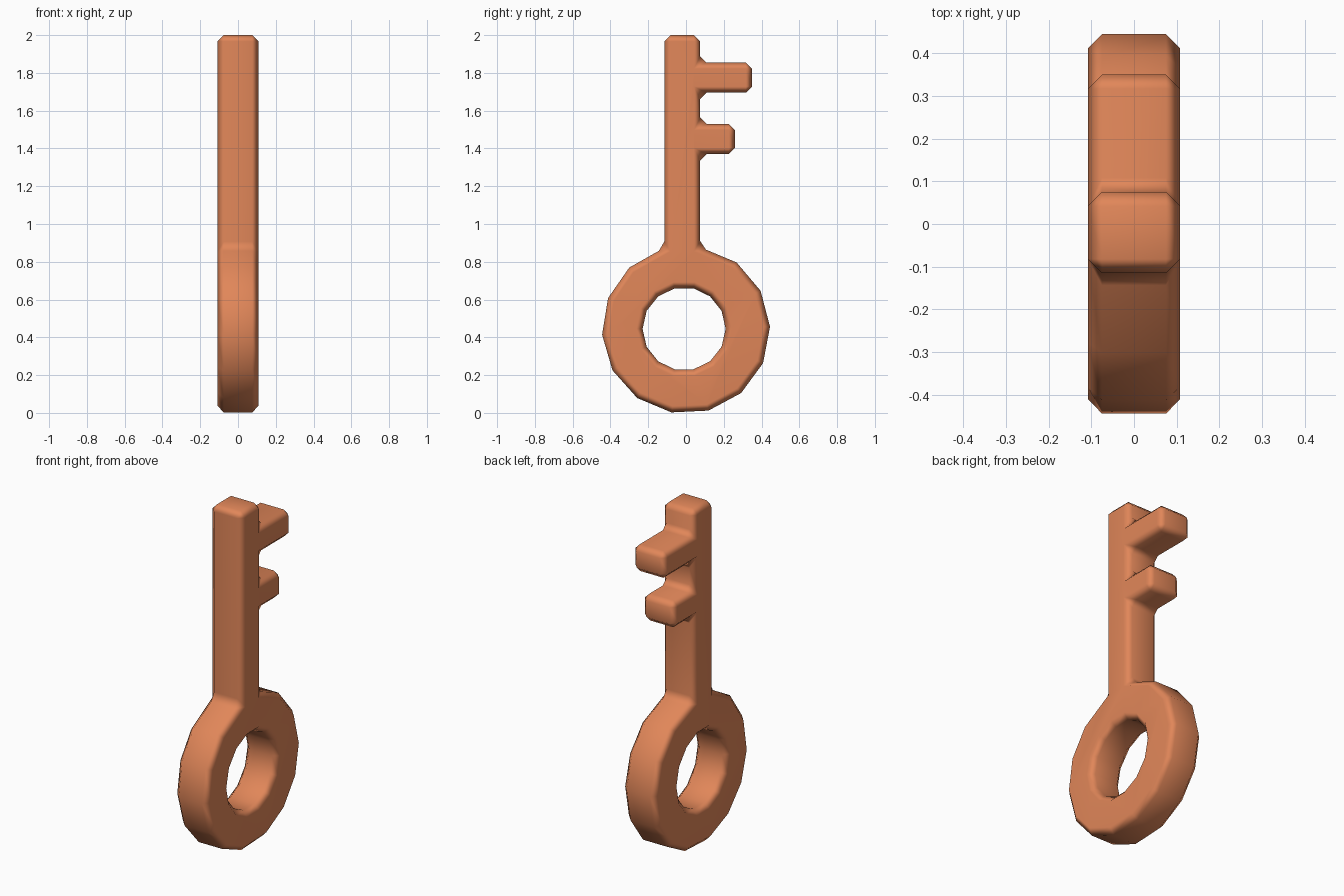
import bpy, bmesh, math

if "Cube" in bpy.data.objects:
    bpy.data.objects.remove(bpy.data.objects["Cube"])

HALF = 0.108      # half thickness along x
BEVEL = 0.033     # chamfer width
RING_Z = 0.441


def circle(cy, cz, r, start, step, n):
    """Points (y, z) on a circle, running clockwise."""
    return [(cy + r * math.cos(math.radians(start - i * step)),
             cz + r * math.sin(math.radians(start - i * step))) for i in range(n)]


def tooth(z_low, z_high, reach, shaft=0.075):
    return [(shaft, z_high), (reach, z_high), (reach, z_low), (shaft, z_low)]


# Key silhouette: shaft, two teeth, right shoulder, bow, left shoulder
outline = [(-0.115, 2.0), (0.075, 2.0)]
outline += tooth(1.695, 1.855, 0.35)
outline += tooth(1.37, 1.53, 0.26)
outline += [(0.075, 0.877)]
outline += circle(0, RING_Z, 0.445, 53, 25.5, 12)
outline += [(-0.115, 0.874)]

# Hole in the bow
hole = circle(-0.01, 0.445, 0.22, 0, 360 / 14, 14)

bm = bmesh.new()
edges = []
for loop in (outline, hole):
    vs = [bm.verts.new((-HALF, y, z)) for y, z in loop]
    edges += [bm.edges.new((vs[i - 1], vs[i])) for i in range(len(vs))]
bmesh.ops.triangle_fill(bm, use_beauty=True, use_dissolve=False, edges=edges)
res = bmesh.ops.extrude_face_region(bm, geom=bm.faces[:], use_keep_orig=True)
moved = [g for g in res["geom"] if isinstance(g, bmesh.types.BMVert)]
bmesh.ops.translate(bm, verts=moved, vec=(2 * HALF, 0, 0))
bmesh.ops.recalc_face_normals(bm, faces=bm.faces[:])
bmesh.ops.dissolve_limit(bm, angle_limit=0.01, verts=bm.verts[:], edges=bm.edges[:])

mesh = bpy.data.meshes.new("key")
bm.to_mesh(mesh)
bm.free()
key = bpy.data.objects.new("key", mesh)
bpy.context.collection.objects.link(key)

# Soft shading with chamfered edges
for p in mesh.polygons:
    p.use_smooth = True
bev = key.modifiers.new("chamfer", 'BEVEL')
bev.width = BEVEL
bev.segments = 1
bev.limit_method = 'ANGLE'
bev.angle_limit = math.radians(40)
bev.use_clamp_overlap = False
key.modifiers.new("soft_normals", 'WEIGHTED_NORMAL')

mat = bpy.data.materials.new("copper orange")
mat.diffuse_color = (0.75, 0.24, 0.10, 1)
mat.use_nodes = True
mat.node_tree.nodes["Principled BSDF"].inputs["Base Color"].default_value = mat.diffuse_color
mesh.materials.append(mat)
